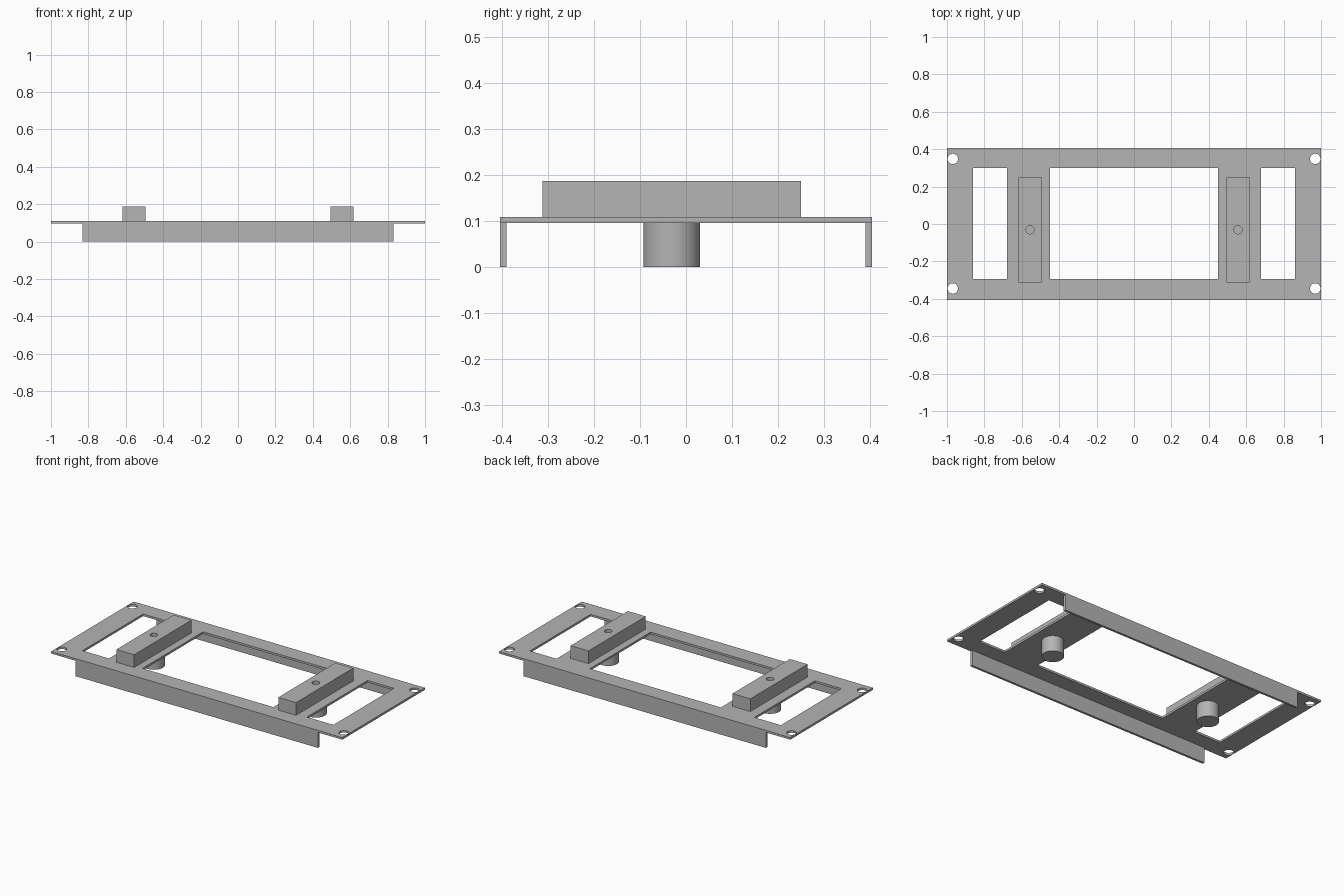
import bpy
from math import cos, sin, tau, radians

default = bpy.data.objects.get("Cube")
if default:
    bpy.data.objects.remove(default, do_unlink=True)

GREY = (0.46, 0.46, 0.46, 1.0)
metal = bpy.data.materials.new("plain grey metal")
metal.use_nodes = True
metal.diffuse_color = GREY
metal.node_tree.nodes["Principled BSDF"].inputs["Base Color"].default_value = GREY


def rect(x0, x1, y0, y1):
    return [(x0, y0), (x1, y0), (x1, y1), (x0, y1)]


def circle(x, y, r, n=40):
    return [(x + r * cos(tau * i / n), y + r * sin(tau * i / n)) for i in range(n)]


def extrude(name, loops, z0, z1):
    """Flat outline with optional holes, extruded from z0 to z1."""
    curve = bpy.data.curves.new(name, "CURVE")
    curve.dimensions = "2D"
    curve.fill_mode = "BOTH"
    curve.extrude = (z1 - z0) / 2
    for loop in loops:
        spline = curve.splines.new("POLY")
        spline.points.add(len(loop) - 1)
        for point, (x, y) in zip(spline.points, loop):
            point.co = (x, y, 0, 1)
        spline.use_cyclic_u = True
    obj = bpy.data.objects.new(name, curve)
    bpy.context.collection.objects.link(obj)
    obj.location.z = (z0 + z1) / 2
    bpy.ops.object.select_all(action="DESELECT")
    obj.select_set(True)
    bpy.context.view_layer.objects.active = obj
    bpy.ops.object.convert(target="MESH")
    obj = bpy.context.object
    # Weld the caps to the walls so that normals are consistent
    bpy.ops.object.mode_set(mode="EDIT")
    bpy.ops.mesh.select_all(action="SELECT")
    bpy.ops.mesh.remove_doubles(threshold=0.0001)
    bpy.ops.mesh.normals_make_consistent(inside=False)
    bpy.ops.object.mode_set(mode="OBJECT")
    bpy.ops.object.shade_smooth_by_angle(angle=radians(30))
    obj.data.materials.clear()
    obj.data.materials.append(metal)
    return obj


PLATE_Z, TOP_Z, BAR_Z = 0.096, 0.109, 0.188
HALF_Y = 0.405
BAR_X, BAR_Y = 0.556, -0.031
SIDES = (("left", 1), ("right", -1))

# Face plate: a large window, two side windows and four corner holes
openings = [rect(-0.45, 0.45, -0.295, 0.3)]
for _, s in SIDES:
    openings.append(rect(s * 0.68, s * 0.862, -0.295, 0.3))
    openings += [circle(s * 0.969, y, 0.028) for y in (-0.345, 0.348)]
extrude("face_plate", [rect(-1, 1, -HALF_Y, HALF_Y)] + openings, PLATE_Z, TOP_Z)

# Stiffening flanges hanging below the long edges
for name, s in (("back", 1), ("front", -1)):
    extrude(name + "_flange", [rect(-0.832, 0.832, s * (HALF_Y - 0.014), s * HALF_Y)],
            0, PLATE_Z)

# Drilled bars above the plate, with round posts below them
for name, s in SIDES:
    x = s * BAR_X
    extrude(name + "_bar", [rect(x - 0.061, x + 0.061, BAR_Y - 0.281, BAR_Y + 0.281),
                            circle(x, BAR_Y, 0.022)], TOP_Z, BAR_Z)
    extrude(name + "_post", [circle(x, BAR_Y, 0.062, 64)], 0, PLATE_Z)
